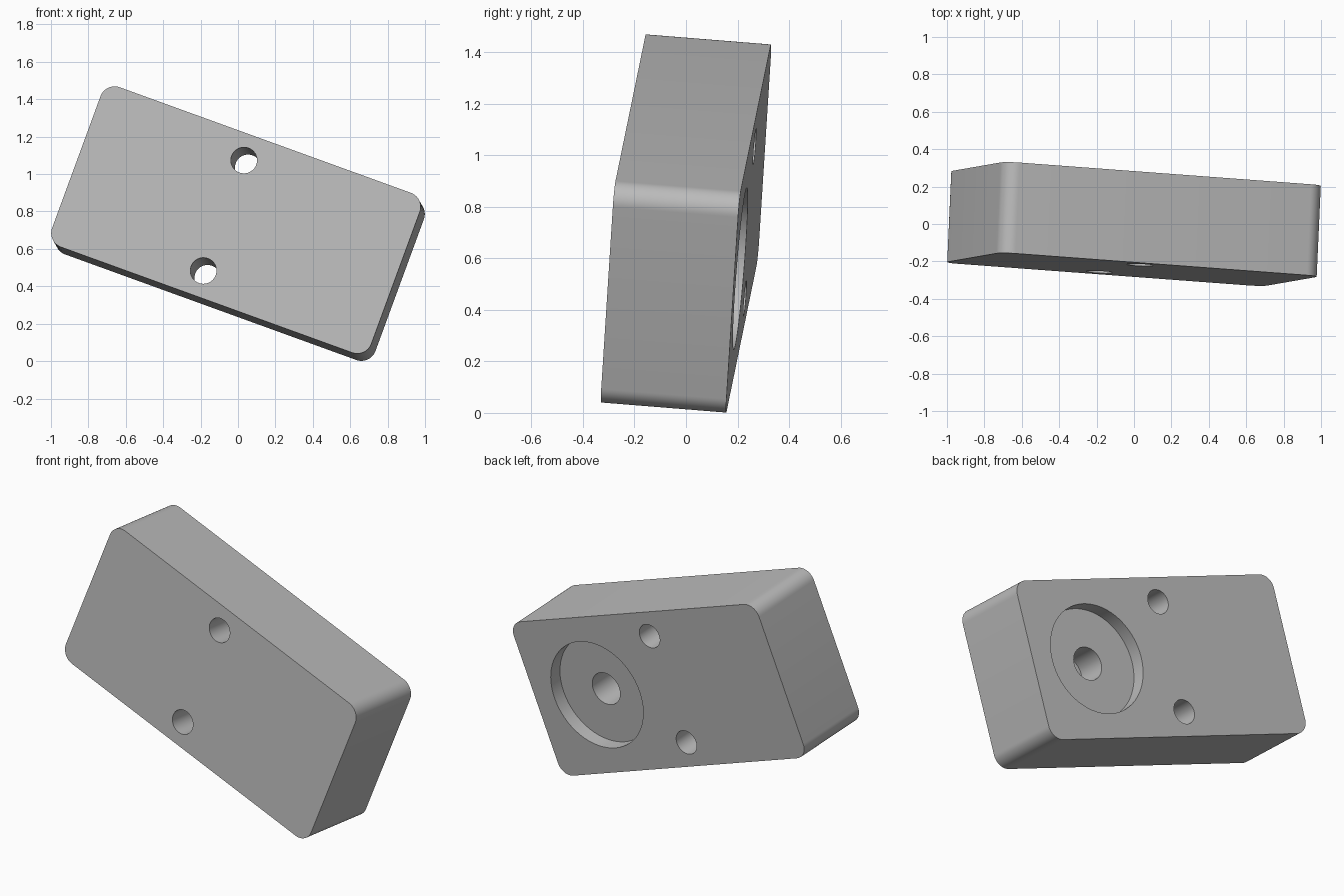
import bpy
import bmesh
from math import pi, cos, sin
from mathutils import Matrix, Vector

cube = bpy.data.objects.get("Cube")
if cube:
    bpy.data.objects.remove(cube, do_unlink=True)

LENGTH, HEIGHT, DEPTH, CORNER = 1.82, 0.912, 0.488, 0.08

grey = bpy.data.materials.new("plain grey")
grey.use_nodes = True
colour = (0.5, 0.5, 0.5, 1)
grey.diffuse_color = colour
grey.node_tree.nodes["Principled BSDF"].inputs["Base Color"].default_value = colour


def prism(name, outline, y0, y1):
    """Extrude an outline in the xz plane from y0 to y1."""
    bm = bmesh.new()
    face = bm.faces.new([bm.verts.new((x, y0, z)) for x, z in outline])
    ext = bmesh.ops.extrude_face_region(bm, geom=[face])["geom"]
    bmesh.ops.translate(bm, vec=(0, y1 - y0, 0),
                        verts=[v for v in ext if isinstance(v, bmesh.types.BMVert)])
    bmesh.ops.recalc_face_normals(bm, faces=bm.faces)
    mesh = bpy.data.meshes.new(name)
    bm.to_mesh(mesh)
    bm.free()
    mesh.materials.append(grey)
    obj = bpy.data.objects.new(name, mesh)
    bpy.context.collection.objects.link(obj)
    return obj


def arc(x, z, r, start, sweep, steps):
    return [(x + r * cos(start + sweep * i / steps), z + r * sin(start + sweep * i / steps))
            for i in range(steps + 1)]


def cylinder(name, x, z, r, y0, y1):
    return prism(name, arc(x, z, r, 0, 2 * pi, 64)[:-1], y0, y1)


# Block with four rounded corners
outline = []
for i, (sx, sz) in enumerate([(1, 1), (-1, 1), (-1, -1), (1, -1)]):
    outline += arc(sx * (LENGTH / 2 - CORNER), sz * (HEIGHT / 2 - CORNER),
                   CORNER, i * pi / 2, pi / 2, 12)
block = prism("block", outline, -DEPTH / 2, DEPTH / 2)

# Two through holes, and a round pocket with a blind hole in the back
back = DEPTH / 2
cutters = [cylinder("upper_hole_cutter", -0.07, 0.315, 0.07, -0.4, 0.4),
           cylinder("lower_hole_cutter", -0.07, -0.315, 0.07, -0.4, 0.4),
           cylinder("pocket_cutter", 0.457, 0, 0.315, back - 0.082, 0.4),
           cylinder("blind_hole_cutter", 0.457, 0, 0.095, back - 0.26, 0.4)]
for cutter in cutters:
    mod = block.modifiers.new(cutter.name, "BOOLEAN")
    mod.operation = "DIFFERENCE"
    mod.solver = "EXACT"
    mod.object = cutter

# Bake the cuts and drop the cutters
bpy.context.view_layer.update()
cut = bpy.data.meshes.new_from_object(
    block.evaluated_get(bpy.context.evaluated_depsgraph_get()))
block.modifiers.clear()
block.data = cut
for cutter in cutters:
    bpy.data.objects.remove(cutter, do_unlink=True)

# Tilt of the whole block
along = Vector((1, -0.0745, -0.3625)).normalized()
up = Vector((0.365, 0.064, 1))
up = (up - along * up.dot(along)).normalized()
through = up.cross(along)
block.matrix_world = Matrix.Translation((0, 0, 0.735)) @ Matrix((along, through, up)).transposed().to_4x4()

bpy.context.view_layer.objects.active = block
block.select_set(True)
bpy.ops.object.shade_smooth_by_angle()
